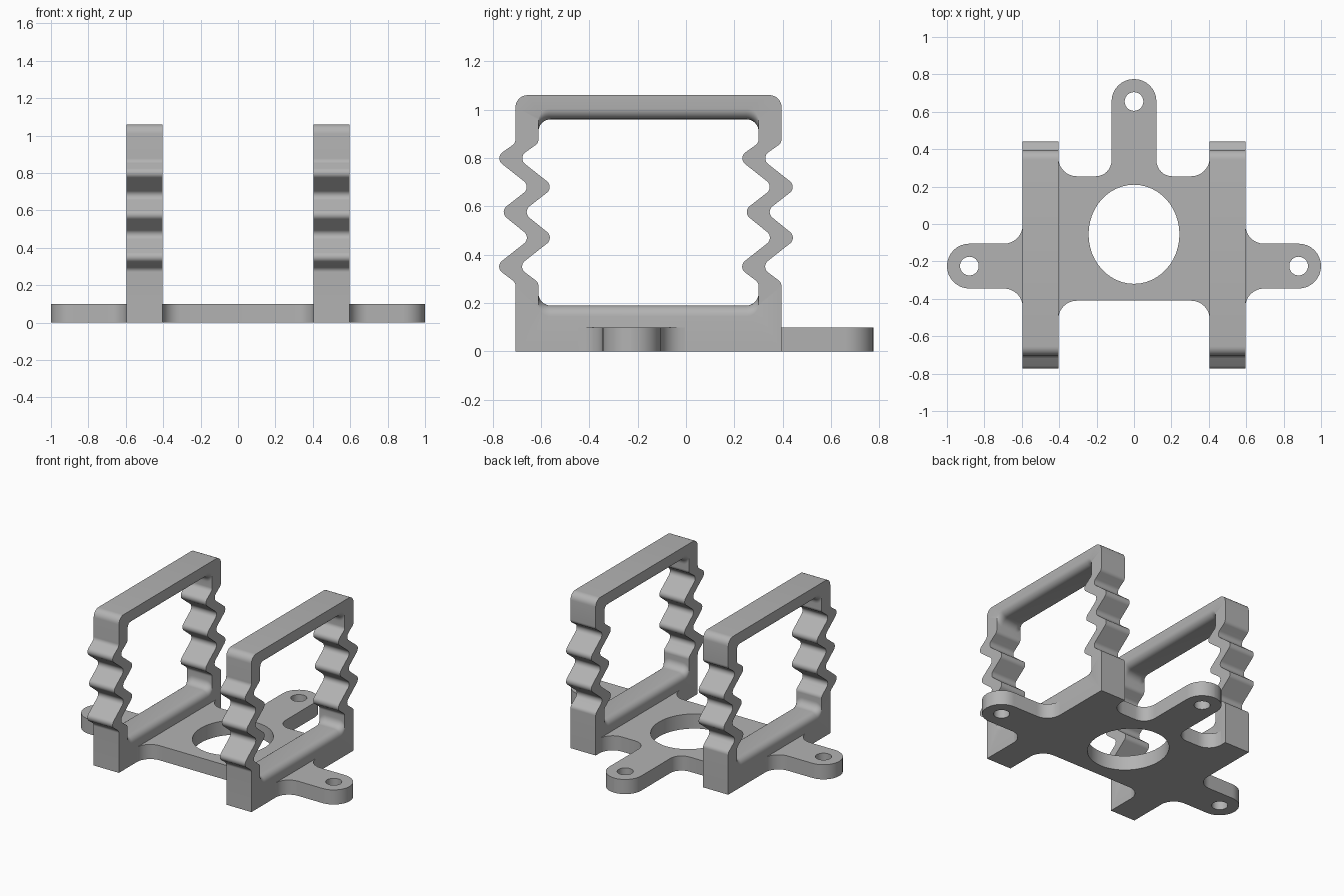
import bpy, bmesh, math
from mathutils import Vector

cube = bpy.data.objects.get("Cube")
if cube:
    bpy.data.objects.remove(cube, do_unlink=True)

grey = bpy.data.materials.new("plain grey")
grey.use_nodes = True
COLOUR = (0.45, 0.45, 0.45, 1)
grey.diffuse_color = COLOUR
grey.node_tree.nodes["Principled BSDF"].inputs["Base Color"].default_value = COLOUR


def rounded(points, steps=8):
    """Closed outline with each (u, v, radius) corner replaced by an arc."""
    out = []
    for i, (u, v, r) in enumerate(points):
        p = Vector((u, v))
        if r == 0:
            arc = [p]
        else:
            a = (Vector(points[i - 1][:2]) - p).normalized()
            b = (Vector(points[(i + 1) % len(points)][:2]) - p).normalized()
            half = a.angle(b) / 2
            centre = p + (a + b).normalized() * (r / math.sin(half))
            start = p + a * (r / math.tan(half)) - centre
            sweep = math.pi - 2 * half
            if a.x * b.y - a.y * b.x > 0:
                sweep = -sweep
            arc = []
            for k in range(steps + 1):
                t = sweep * k / steps
                c, s = math.cos(t), math.sin(t)
                arc.append(centre + Vector((start.x * c - start.y * s,
                                            start.x * s + start.y * c)))
        for q in arc:
            if not out or (q - out[-1]).length > 1e-4:
                out.append(q)
    if (out[0] - out[-1]).length < 1e-4:
        out.pop()
    return out


def ellipse(cx, cy, rx, ry, n=48):
    return [Vector((cx + rx * math.cos(2 * math.pi * k / n),
                    cy + ry * math.sin(2 * math.pi * k / n))) for k in range(n)]


def loft(name, layers, place):
    """Solid from layers of (height, [outline, hole, ...]), capped at both ends."""
    bm = bmesh.new()
    rings = [[[bm.verts.new(place(p.x, p.y, w)) for p in loop] for loop in loops]
             for w, loops in layers]
    for low, high in zip(rings, rings[1:]):
        for a, b in zip(low, high):
            for i in range(len(a)):
                bm.faces.new((a[i - 1], a[i], b[i], b[i - 1]))
    for cap in (rings[0], rings[-1]):
        edges = [bm.edges.get((loop[i - 1], loop[i]))
                 for loop in cap for i in range(len(loop))]
        bmesh.ops.triangle_fill(bm, edges=edges, use_beauty=True)
    bmesh.ops.recalc_face_normals(bm, faces=bm.faces)
    mesh = bpy.data.meshes.new(name)
    bm.to_mesh(mesh)
    bm.free()
    mesh.materials.append(grey)
    obj = bpy.data.objects.new(name, mesh)
    bpy.context.collection.objects.link(obj)
    bpy.ops.object.select_all(action="DESELECT")
    obj.select_set(True)
    bpy.context.view_layer.objects.active = obj
    bpy.ops.object.shade_smooth_by_angle(angle=math.radians(30))
    return obj


# Shared sizes
INNER, OUTER = 0.405, 0.595
PLATE = 0.1
FRONT, BACK, BAR = -0.705, 0.395, 0.095
LOW, HIGH, TOP = 0.19, 0.96, 1.06
EDGE = 0.045

# Zigzag spring columns
ZIGZAG = [(0, 0.285), (-0.087, 0.35), (0.065, 0.47), (-0.067, 0.577),
          (0.065, 0.68), (-0.087, 0.80), (0, 0.862)]


def zigzag(y):
    return [(y + d, z, 0.03) for d, z in ZIGZAG]


frame_outline = rounded([(FRONT, 0, 0)] + zigzag(FRONT)
                        + [(FRONT, TOP, 0.05), (BACK, TOP, 0.05)]
                        + zigzag(BACK)[::-1] + [(BACK, 0, 0)])


def opening(grow):
    a, b = FRONT + BAR, BACK - BAR
    return rounded([(a, LOW - grow, 0.05)] + zigzag(a)
                   + [(a, HIGH + grow, 0.05), (b, HIGH + grow, 0.05)]
                   + zigzag(b)[::-1] + [(b, LOW - grow, 0.05)])


# Frames, with the bars rounded over towards the opening
angles = [math.radians(15 * k) for k in range(7)]
section = [(EDGE * (1 - math.cos(a)), EDGE * (1 - math.sin(a))) for a in angles]
layers = [(INNER + d, [frame_outline, opening(g)]) for d, g in section]
layers += [(OUTER - d, [frame_outline, opening(g)]) for d, g in reversed(section)]
for side, name in ((1, "left_frame"), (-1, "right_frame")):
    loft(name, layers, lambda u, v, w: (side * w, u, v))

# Base plate with the rear mounting foot
half = [(INNER, -0.51, 0), (INNER, 0.355, 0), (INNER, 0.255, 0.1),
        (0.12, 0.255, 0.085), (0.12, 0.775, 0.1199)]
mirrored = [(-x, y, r) for x, y, r in reversed(half)]
front_edge = [(-INNER, -0.41, 0.1), (INNER, -0.41, 0.1)]
plate_loops = [rounded(half + mirrored + front_edge),
               ellipse(0, -0.055, 0.243, 0.265),
               ellipse(0, 0.655, 0.05, 0.05, 32)]
loft("base_plate", [(0, plate_loops), (PLATE, plate_loops)],
     lambda u, v, w: (u, v, w))

# Side mounting feet
MID, WIDE = -0.225, 0.12
foot = [(OUTER, MID - WIDE - 0.1, 0), (OUTER, MID - WIDE, 0.1),
        (1, MID - WIDE, 0.1199), (1, MID + WIDE, 0.1199),
        (OUTER, MID + WIDE, 0.1), (OUTER, MID + WIDE + 0.1, 0)]
foot_loops = [rounded(foot), ellipse(0.88, MID, 0.05, 0.05, 32)]
for side, name in ((1, "left_foot"), (-1, "right_foot")):
    loft(name, [(0, foot_loops), (PLATE, foot_loops)],
         lambda u, v, w: (side * u, v, w))
